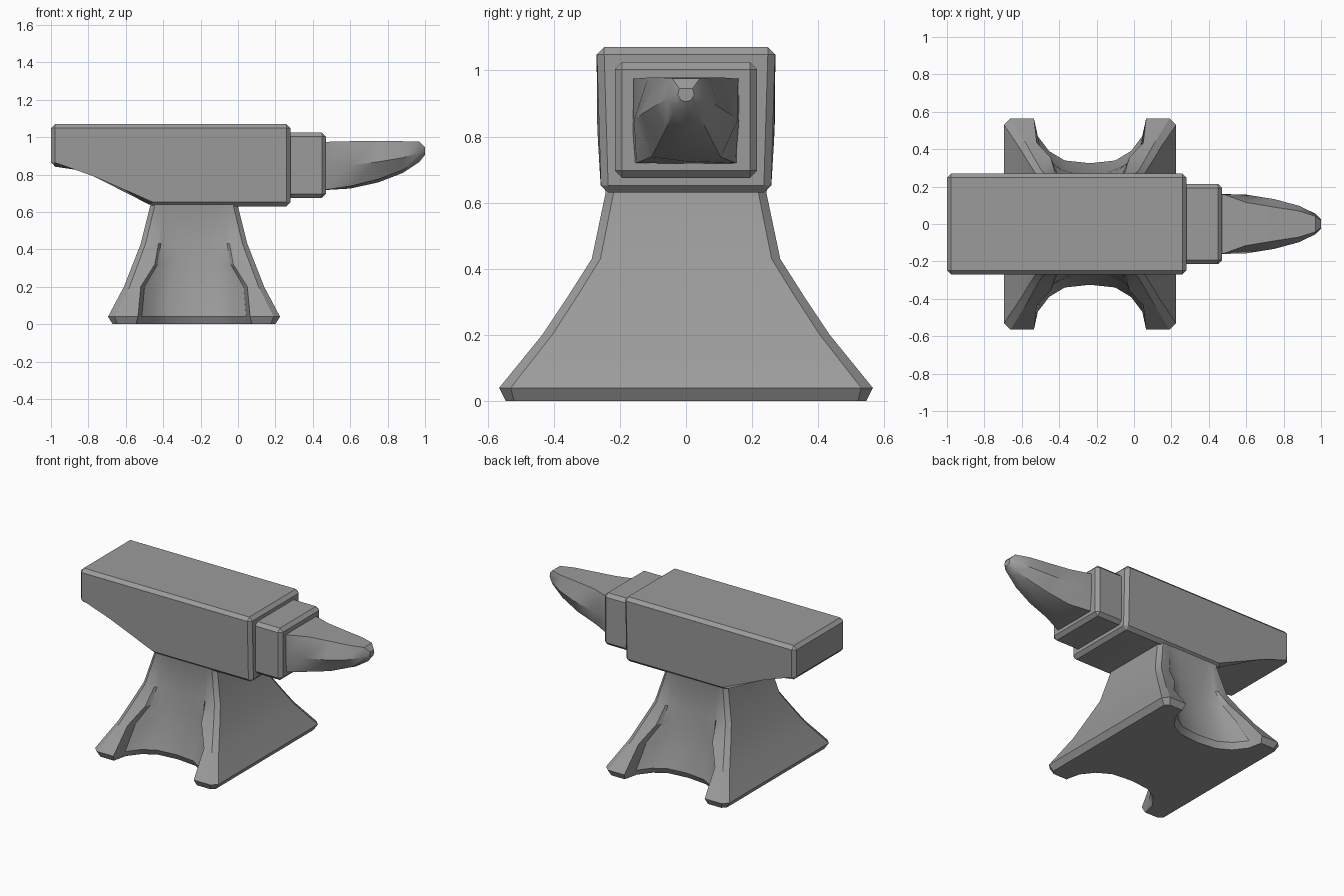
import bpy, bmesh, math

if "Cube" in bpy.data.objects:
    bpy.data.objects.remove(bpy.data.objects["Cube"], do_unlink=True)

steel = bpy.data.materials.new("grey steel")
steel.use_nodes = True
GREY = (0.33, 0.33, 0.33, 1)
steel.diffuse_color = GREY
steel.node_tree.nodes["Principled BSDF"].inputs["Base Color"].default_value = GREY


def finish(name, bm, bevel=0, angle=30):
    """Turn a bmesh into a shaded, optionally chamfered object."""
    if bevel:
        bmesh.ops.bevel(bm, geom=bm.edges[:], offset=bevel, segments=1,
                        affect='EDGES', profile=0.5)
    bmesh.ops.recalc_face_normals(bm, faces=bm.faces[:])
    mesh = bpy.data.meshes.new(name)
    bm.to_mesh(mesh)
    bm.free()
    mesh.materials.append(steel)
    obj = bpy.data.objects.new(name, mesh)
    bpy.context.collection.objects.link(obj)
    bpy.ops.object.select_all(action='DESELECT')
    obj.select_set(True)
    bpy.context.view_layer.objects.active = obj
    bpy.ops.object.shade_smooth_by_angle(angle=math.radians(angle))
    return obj


def loft(rings):
    """Skin equal-length closed rings and cap both ends."""
    bm = bmesh.new()
    loops = [[bm.verts.new(p) for p in ring] for ring in rings]
    n = len(loops[0])
    for a, b in zip(loops, loops[1:]):
        for i in range(n):
            j = (i + 1) % n
            bm.faces.new((a[i], a[j], b[j], b[i]))
    bm.faces.new(loops[0])
    bm.faces.new(loops[-1])
    return bm


# Body: side profile, slightly narrower toward the underside
profile = [(-1, 1.07), (0.28, 1.07), (0.28, 0.63),
           (-0.46, 0.63), (-0.76, 0.81), (-1, 0.845)]


def body_half_width(z):
    return 0.27 - 0.012 * max(0, 0.85 - z) / 0.2


finish("body", loft([[(x, s * body_half_width(z), z) for x, z in profile]
                     for s in (-1, 1)]), bevel=0.022)

# Neck: chamfered block between body and horn
square = [(-1, -1), (1, -1), (1, 1), (-1, 1)]
finish("neck", loft([[(x, 0.215 * y, 0.85 + 0.175 * z) for y, z in square]
                     for x in (0.24, 0.47)]), bevel=0.022)

# Pedestal: four flared feet with scooped sides
CENTRE = -0.235
SCOOP = [(0.93, 0.6), (0.73, 0.27), (0.45, 0.06), (0, 0)]


def pedestal_ring(z, half_x, chamfer, corner_y, inner_x, waist_y):
    quarter = [(half_x, corner_y - chamfer), (half_x - chamfer, corner_y),
               (inner_x, corner_y)]
    quarter += [(inner_x * u, waist_y + (corner_y - waist_y) * f) for u, f in SCOOP]
    half = quarter + [(-x, y) for x, y in reversed(quarter[:-1])]
    ring = half + [(x, -y) for x, y in reversed(half)]
    return [(CENTRE + x, y, z) for x, y in ring]


# Columns: height, half length, corner chamfer, foot y, scoop x, waist y
pedestal_rows = [
    (0.00, 0.435, 0.025, 0.545, 0.31, 0.305),
    (0.04, 0.46, 0.035, 0.565, 0.30, 0.325),
    (0.20, 0.375, 0.03, 0.435, 0.285, 0.285),
    (0.32, 0.328, 0.028, 0.355, 0.21, 0.268),
    (0.43, 0.285, 0.026, 0.285, 0.19, 0.255),
    (0.63, 0.235, 0.024, 0.243, 0.18, 0.243),
    (0.68, 0.225, 0.02, 0.255, 0.17, 0.255),
]
finish("pedestal", loft([pedestal_ring(*r) for r in pedestal_rows]), angle=28)


# Horn: square root turning into a rounded, upswept point
def horn_ring(x, top_w, top_z, mid_w, mid_z, low_w, low_z, keel_z):
    half = [(top_w, top_z), (mid_w, mid_z), (low_w, low_z)]
    ring = half + [(0, keel_z)] + [(-y, z) for y, z in reversed(half)]
    return [(x, y, z) for y, z in ring]


# Columns: x, then width and height of top edge, side ridge, low edge; keel
horn_rows = [
    (0.45, 0.16, 0.975, 0.16, 0.85, 0.16, 0.718, 0.718),
    (0.48, 0.158, 0.975, 0.16, 0.85, 0.15, 0.72, 0.718),
    (0.60, 0.115, 0.978, 0.157, 0.85, 0.105, 0.738, 0.725),
    (0.75, 0.09, 0.978, 0.133, 0.868, 0.085, 0.775, 0.758),
    (0.88, 0.07, 0.978, 0.098, 0.89, 0.06, 0.825, 0.808),
    (0.97, 0.042, 0.976, 0.055, 0.915, 0.035, 0.88, 0.868),
    (1.00, 0.02, 0.945, 0.025, 0.925, 0.015, 0.91, 0.905),
]
finish("horn", loft([horn_ring(*r) for r in horn_rows]), angle=35)
